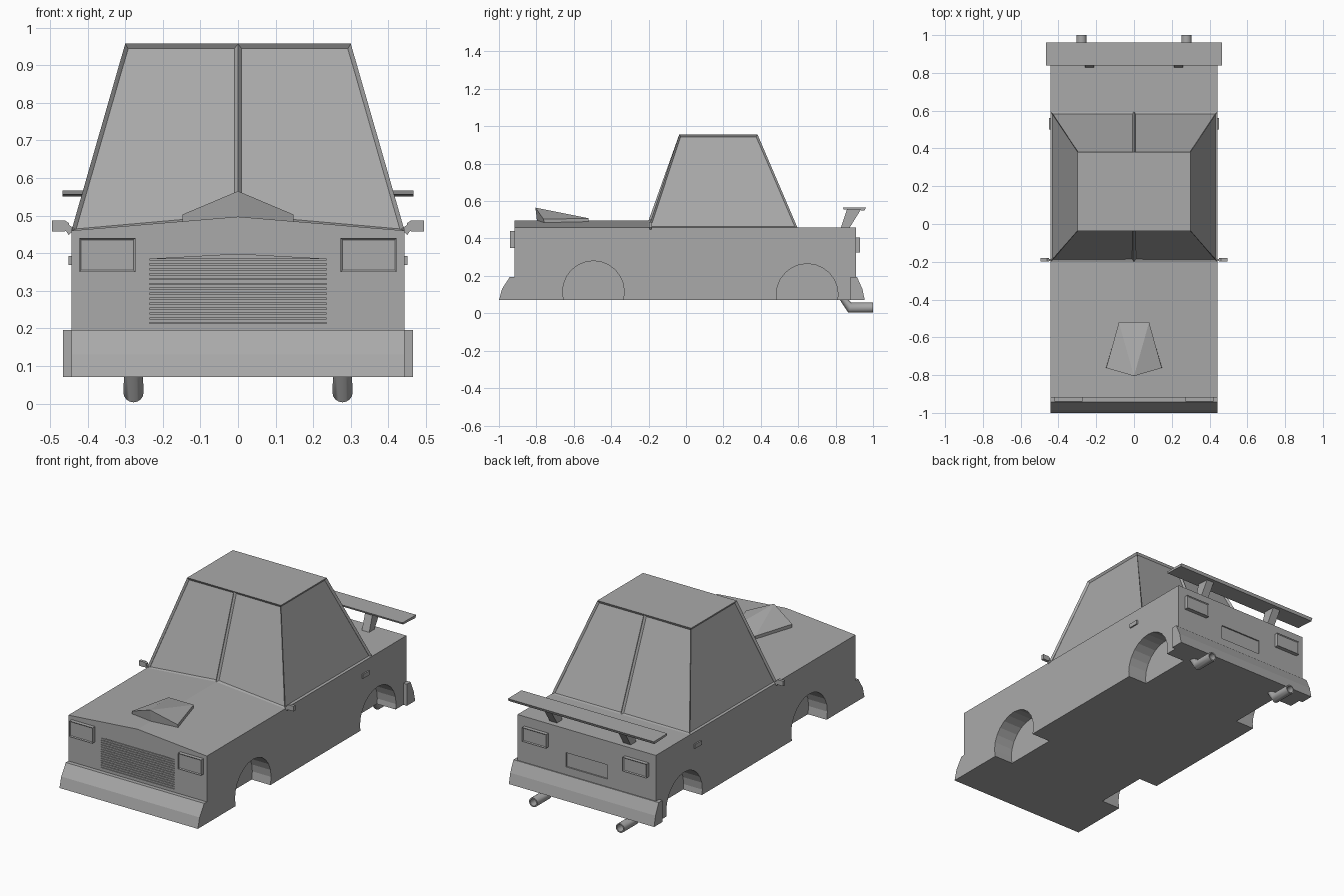
import bpy, bmesh, math
from mathutils import Vector

old = bpy.data.objects.get("Cube")
if old:
    bpy.data.objects.remove(old, do_unlink=True)

grey = bpy.data.materials.new("plain_grey")
grey.use_nodes = True
grey.diffuse_color = (0.4, 0.4, 0.4, 1)
grey.node_tree.nodes["Principled BSDF"].inputs["Base Color"].default_value = (0.4, 0.4, 0.4, 1)

W = 0.443                          # half width of the body
FRONT, REAR = -0.918, 0.908        # ends of the body
FLOOR, BELT, CROWN, ROOF = 0.07, 0.46, 0.497, 0.957


def finish(name, bm):
    bmesh.ops.recalc_face_normals(bm, faces=bm.faces)
    me = bpy.data.meshes.new(name)
    bm.to_mesh(me)
    bm.free()
    me.materials.append(grey)
    ob = bpy.data.objects.new(name, me)
    bpy.context.collection.objects.link(ob)
    return ob


def loft(name, rings, caps=True):
    """Skin a list of equal rings, optionally closing both ends."""
    bm = bmesh.new()
    rows = [[bm.verts.new(p) for p in ring] for ring in rings]
    for a, b in zip(rows, rows[1:]):
        for i in range(len(a)):
            j = (i + 1) % len(a)
            bm.faces.new((a[i], a[j], b[j], b[i]))
    if caps:
        bm.faces.new(rows[0])
    bm.faces.new(rows[-1])
    return finish(name, bm)


def side_prism(name, yz, x0, x1):
    return loft(name, [[(x, y, z) for y, z in yz] for x in (x0, x1)])


def front_prism(name, xz, y0, y1):
    return loft(name, [[(x, y, z) for x, z in xz] for y in (y0, y1)])


def box(name, x0, x1, y0, y1, z0, z1):
    return front_prism(name, [(x0, z0), (x1, z0), (x1, z1), (x0, z1)], y0, y1)


def lamp(name, x0, x1, y0, y1, z0, z1):
    """Box whose outward face has a thin rim around a sunken lens."""
    ob = box(name, x0, x1, y0, y1, z0, z1)
    bm = bmesh.new()
    bm.from_mesh(ob.data)
    out = 1 if y1 > 0 else -1
    face = [f for f in bm.faces if f.normal.y * out > 0.9]
    bmesh.ops.inset_individual(bm, faces=face, thickness=0.007, depth=-0.005)
    bm.to_mesh(ob.data)
    bm.free()


def cut(target, cutter):
    cutter.hide_render = True
    mod = target.modifiers.new("cut", "BOOLEAN")
    mod.operation, mod.solver, mod.object = "DIFFERENCE", "EXACT", cutter
    bpy.context.view_layer.objects.active = target
    bpy.ops.object.modifier_apply(modifier=mod.name)
    bpy.data.objects.remove(cutter, do_unlink=True)


# Body shell with flat boot and crowned bonnet
body = box("body", -W, W, FRONT, REAR, FLOOR, BELT)
bonnet = front_prism("bonnet", [(-W, BELT), (W, BELT), (0, CROWN)], FRONT, -0.19)

# Wheel arches
for y, z in ((-0.495, 0.115), (0.648, 0.10)):
    circle = [(y + 0.165 * math.cos(a * math.tau / 24), z + 0.165 * math.sin(a * math.tau / 24))
              for a in range(24)]
    for s in (-1, 1):
        cut(body, side_prism("arch_cutter", circle, s * 0.323, s * 0.5))

# Grille recess with slats, and number plate recess
cut(body, front_prism("grille_cutter", [(-0.235, 0.213), (0.235, 0.213), (0.235, 0.384),
                                        (0, 0.397), (-0.235, 0.384)], -1, FRONT + 0.02))
for i in range(13):
    z = 0.215 + i * 0.0131
    box("grille_slat", -0.235, 0.235, FRONT + 0.002, FRONT + 0.021, z, z + 0.0095)
front_prism("grille_top_bar", [(-0.235, 0.384), (0.235, 0.384), (0, 0.397)],
            FRONT + 0.004, FRONT + 0.021)
cut(body, box("plate_cutter", -0.133, 0.133, REAR - 0.008, 1, 0.24, 0.322))

# Cabin with inset windows; front and rear are split by a centre pillar
bm = bmesh.new()
low = [bm.verts.new(p) for p in ((-W, -0.2, BELT), (0, -0.2, CROWN), (W, -0.2, BELT),
                                 (W, 0.595, BELT), (0, 0.595, BELT), (-W, 0.595, BELT))]
top = [bm.verts.new((x, y, ROOF)) for x, y in ((-0.3, -0.036), (0, -0.036), (0.3, -0.036),
                                               (0.3, 0.382), (0, 0.382), (-0.3, 0.382))]
panes = [bm.faces.new((low[i], low[(i + 1) % 6], top[(i + 1) % 6], top[i])) for i in range(6)]
bm.faces.new(top)
bm.faces.new(low[::-1])
bmesh.ops.recalc_face_normals(bm, faces=bm.faces)
bmesh.ops.inset_individual(bm, faces=panes, thickness=0.013, depth=-0.011)
finish("cabin", bm)

# Bumpers
side_prism("front_bumper", [(FRONT, FLOOR), (-1, FLOOR), (-0.984, 0.13), (-0.942, 0.195),
                            (FRONT, 0.195)], -W, W)
side_prism("rear_bumper", [(0.88, FLOOR), (0.956, FLOOR), (0.943, 0.13), (0.914, 0.195),
                           (0.88, 0.195)], -0.465, 0.465)

# Bonnet scoop: a raised peak at the front falling to the rear
bm = bmesh.new()
peak, nose = bm.verts.new((0, -0.805, 0.565)), bm.verts.new((0, -0.795, 0.48))
pair = {}
for s in (-1, 1):
    pair[s] = [bm.verts.new((s * x, y, z)) for x, y, z in
               ((0.147, -0.762, 0.503), (0.147, -0.755, 0.475),
                (0.08, -0.52, 0.508), (0.08, -0.52, 0.475))]
    corner, foot, back, back_foot = pair[s]
    for f in ((peak, corner, foot, nose), (corner, back, back_foot, foot), (peak, back, corner)):
        bm.faces.new(f)
bm.faces.new((peak, pair[1][2], pair[-1][2]))
bm.faces.new((pair[1][2], pair[1][3], pair[-1][3], pair[-1][2]))
bm.faces.new((nose, pair[1][1], pair[1][3], pair[-1][3], pair[-1][1]))
finish("bonnet_scoop", bm)

# Spoiler blade
side_prism("spoiler_blade", [(0.842, 0.556), (0.955, 0.55), (0.962, 0.566), (0.838, 0.567)],
           -0.467, 0.467)


def pipe_ring(radius, y, z, tilt):
    """Ring round an axis along y, leaned back by tilt at the top."""
    return [(math.cos(a) * radius, y + math.sin(a) * radius * tilt, z + math.sin(a) * radius)
            for a in (i * math.tau / 16 for i in range(16))]


# Paired parts
for s, side in ((-1, "right"), (1, "left")):
    lamp(side + "_headlight", s * 0.273, s * 0.422, -0.94, FRONT, 0.35, 0.44)
    lamp(side + "_tail_light", s * 0.245, s * 0.398, REAR, 0.93, 0.325, 0.405)
    box(side + "_door_handle", s * W, s * 0.451, 0.5, 0.56, 0.368, 0.392)
    side_prism(side + "_spoiler_post", [(0.825, 0.45), (0.87, 0.45), (0.935, 0.555),
                                        (0.86, 0.555)], s * 0.213, s * 0.26)
    # Door mirror: short stalk and tapered head
    front_prism(side + "_mirror_stalk", [(s * 0.435, 0.465), (s * 0.45, 0.448),
                                         (s * 0.462, 0.465), (s * 0.45, 0.475)], -0.196, -0.184)
    front_prism(side + "_mirror_head", [(s * 0.45, 0.463), (s * 0.46, 0.458), (s * 0.495, 0.458),
                                        (s * 0.495, 0.487), (s * 0.46, 0.487),
                                        (s * 0.45, 0.48)], -0.199, -0.181)
    # Exhaust: slanted down-pipe, then a hollow straight tip
    start = [(x, 0.843 + (z - 0.03) * 0.9, 0.075) for x, y, z in pipe_ring(0.025, 0, 0.03, 0)]
    rings = [start, pipe_ring(0.027, 0.876, 0.03, 0.3), pipe_ring(0.027, 1, 0.03, 0),
             pipe_ring(0.02, 1, 0.03, 0), pipe_ring(0.02, 0.9, 0.03, 0)]
    pipe = loft(side + "_exhaust", [[Vector(p) + Vector((s * 0.278, 0, 0)) for p in r]
                                    for r in rings])
    bpy.ops.object.select_all(action="DESELECT")
    pipe.select_set(True)
    bpy.context.view_layer.objects.active = pipe
    bpy.ops.object.shade_smooth_by_angle(angle=math.radians(35))
